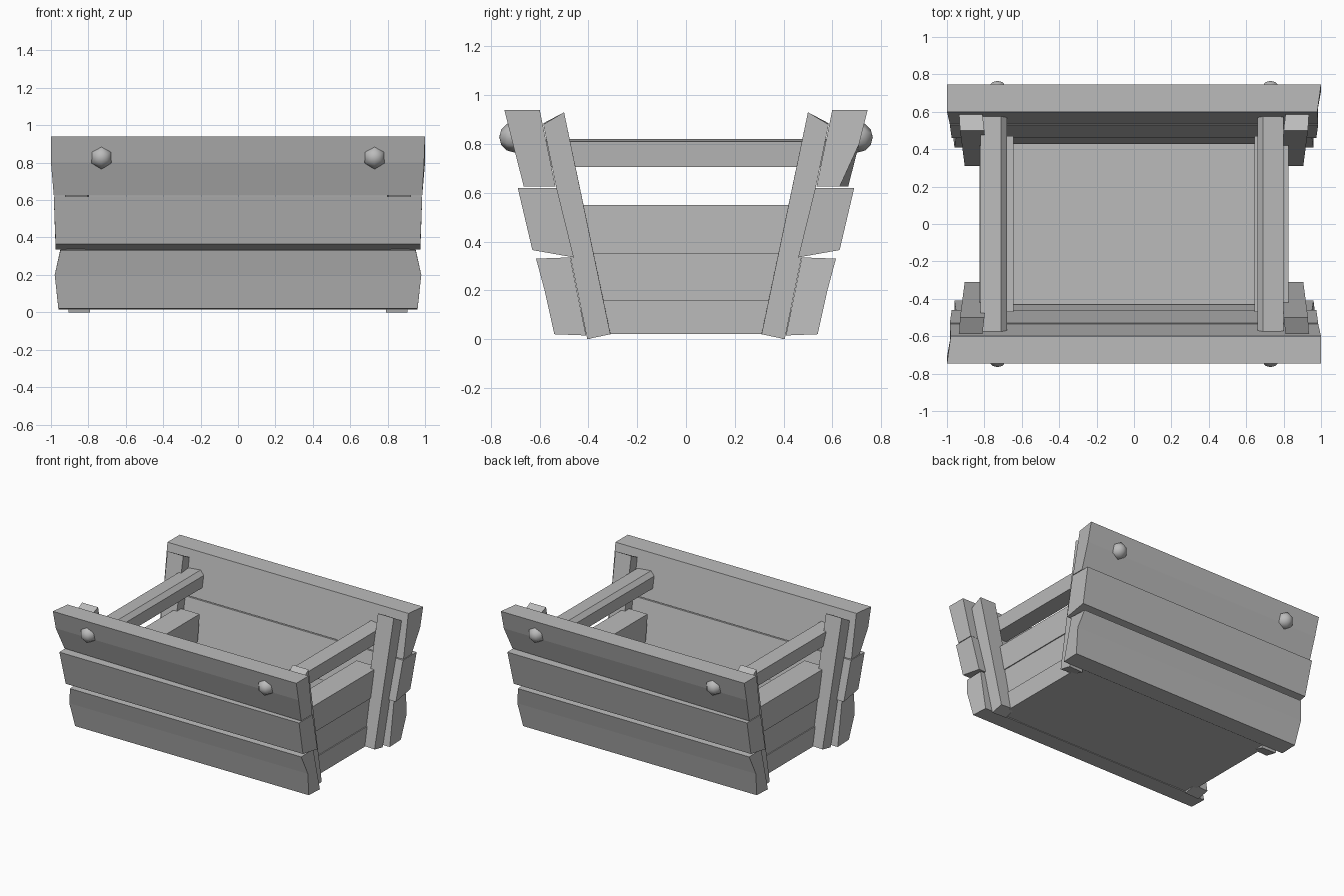
import bpy, bmesh, math
from mathutils import Matrix

if "Cube" in bpy.data.objects:
    bpy.data.objects.remove(bpy.data.objects["Cube"], do_unlink=True)

wood = bpy.data.materials.new("plain_grey")
wood.use_nodes = True
GREY = (0.5, 0.5, 0.5, 1)
wood.diffuse_color = GREY
wood.node_tree.nodes["Principled BSDF"].inputs["Base Color"].default_value = GREY


def finish(name, bm, turn=False):
    """Turn a bmesh into an object, optionally spun to the opposite side."""
    if turn:
        bm.transform(Matrix.Rotation(math.pi, 4, "Z"))
    bmesh.ops.recalc_face_normals(bm, faces=bm.faces)
    mesh = bpy.data.meshes.new(name)
    bm.to_mesh(mesh)
    bm.free()
    mesh.materials.append(wood)
    obj = bpy.data.objects.new(name, mesh)
    bpy.context.collection.objects.link(obj)
    return obj


def loft(name, start, end, turn=False):
    """Solid between two matching outlines."""
    bm = bmesh.new()
    a = [bm.verts.new(p) for p in start]
    b = [bm.verts.new(p) for p in end]
    bm.faces.new(a)
    bm.faces.new(b[::-1])
    for i in range(len(a)):
        j = (i + 1) % len(a)
        bm.faces.new((a[i], b[i], b[j], a[j]))
    return finish(name, bm, turn)


def plank(name, left, right, turn):
    """Long board; each outline point is (x, y, z) with x as a half length."""
    loft(name, [(-x, y, z) for x, y, z in left], right, turn)


# Long leaning side planks, worn at one lower corner
top_right = [(1, -.745, .94), (.985, -.665, .625), (.985, -.535, .625), (1, -.60, .94)]
top_left = [(1, -.745, .94), (1, -.71, .80), (.985, -.63, .625), (.985, -.535, .625), (.98, -.60, .94)]
top_right.insert(1, (.995, -.71, .80))
middle = [(.985, -.69, .62), (.975, -.63, .365), (.975, -.46, .335), (.985, -.53, .62)]
lower = [(.95, -.615, .33), (.98, -.58, .20), (.96, -.54, .02), (.96, -.41, .015), (.95, -.475, .335)]
for side, turn in (("front", False), ("back", True)):
    plank(side + "_top_plank", top_left, top_right, turn)
    plank(side + "_middle_plank", middle, middle, turn)
    plank(side + "_lower_plank", lower, lower, turn)

    # Leaning corner posts
    for hand, s in (("a", -1), ("b", 1)):
        foot = [(s * x, y, z) for x, y, z in
                ((.79, -.31, .025), (.905, -.31, .02), (.905, -.405, 0), (.79, -.40, 0))]
        head = [(s * x, y, z) for x, y, z in
                ((.80, -.50, .93), (.93, -.50, .93), (.935, -.585, .88), (.81, -.585, .885))]
        loft(side + "_post_" + hand, foot, head, turn)

        # Rounded bolt heads
        bm = bmesh.new()
        bmesh.ops.create_uvsphere(bm, u_segments=6, v_segments=6, radius=.063)
        bm.transform(Matrix.Translation((s * .73, -.703, .828)) @ Matrix.Rotation(math.pi / 2, 4, "X"))
        bolt = finish(side + "_bolt_" + hand, bm, turn)
        bolt.data.polygons.foreach_set("use_smooth", [True] * len(bolt.data.polygons))

# End walls of stacked boards, widening with height, and the carrying bars
for hand, s in (("left", 1), ("right", -1)):
    levels = (.02, .16, .352, .55)
    for i in range(3):
        z0, z1 = levels[i], levels[i + 1]
        x0, x1 = .645 + .007 * (i % 2), .825 - .007 * (i % 2)
        rings = []
        for z in (z0, z1):
            w = .405 + .12 * z
            rings.append([(s * x0, -w, z), (s * x1, -w, z), (s * x1, w, z), (s * x0, w, z)])
        loft(f"{hand}_end_board_{i + 1}", *rings)

    shift = .01 if s < 0 else -.01
    outline = [(.67, .705), (.80, .705), (.81, .81), (.70, .82), (.67, .79)]
    bar_ends = [[(s * (x + shift), y, z) for x, z in outline] for y in (-.575, .585)]
    loft(hand + "_carry_bar", *bar_ends)

# Floor boards
edges = (-.43, -.21, 0, .21, .43)
for i in range(4):
    ends = [[(x, edges[i], .02), (x, edges[i + 1], .02), (x, edges[i + 1], .14), (x, edges[i], .14)]
            for x in (-.66, .66)]
    loft(f"floor_board_{i + 1}", *ends)
